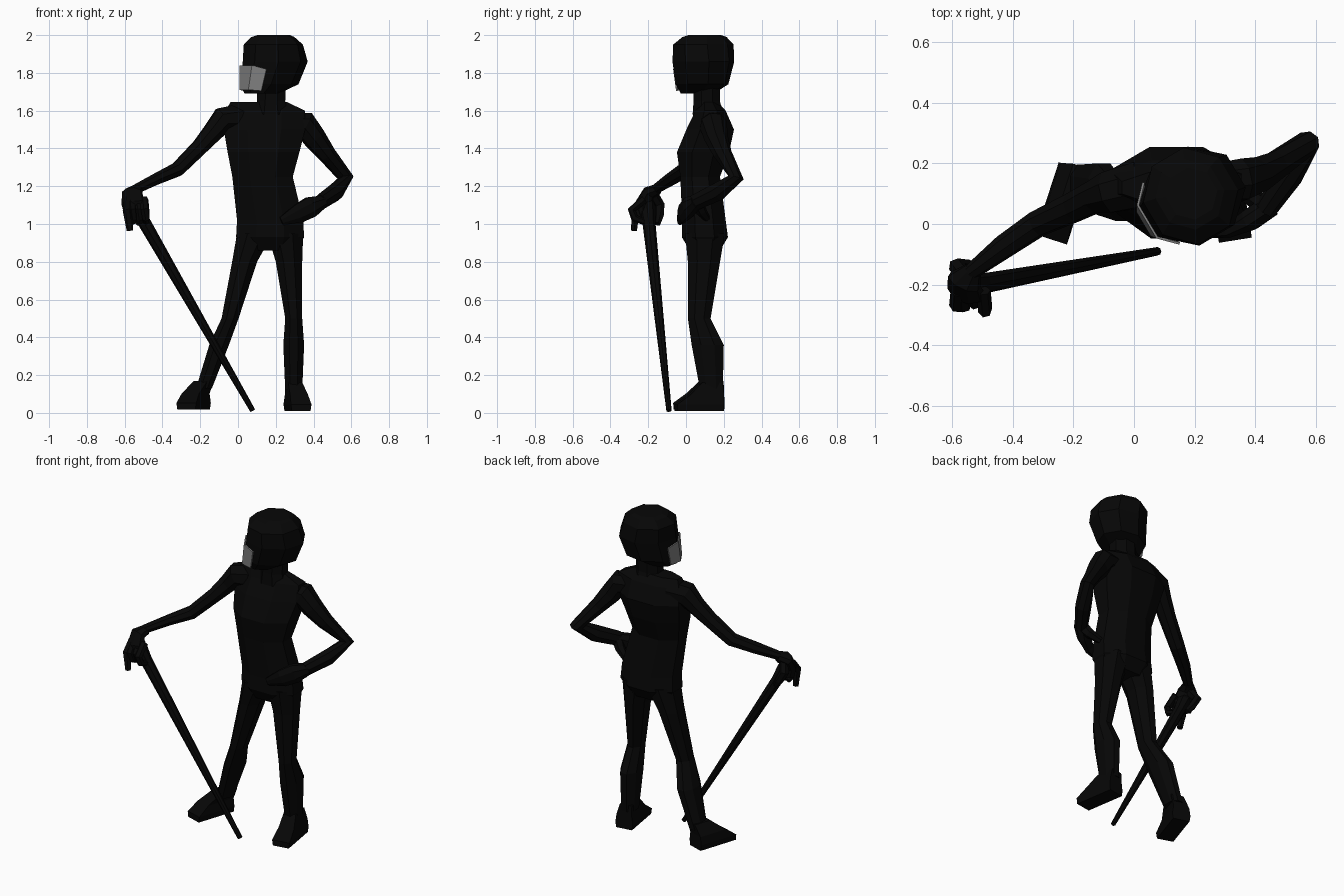
import bpy, bmesh, math
from mathutils import Vector


def material(name, value):
    m = bpy.data.materials.new(name)
    m.diffuse_color = (value, value, value, 1)
    return m


BLACK = material("black", 0.002)
GREY = material("visor_grey", 0.22)


def skin(name, loops, mat=BLACK, closed=True):
    """Bridge equal-sized point loops with flat quads (and end caps)."""
    bm = bmesh.new()
    rows = [[bm.verts.new(p) for p in loop] for loop in loops]
    n = len(rows[0])
    for a, b in zip(rows, rows[1:]):
        for i in range(n if closed else n - 1):
            j = (i + 1) % n
            bm.faces.new((a[i], a[j], b[j], b[i]))
    if closed:
        bm.faces.new(rows[0][::-1])
        bm.faces.new(rows[-1])
    bmesh.ops.recalc_face_normals(bm, faces=bm.faces)
    me = bpy.data.meshes.new(name)
    bm.to_mesh(me)
    bm.free()
    me.materials.append(mat)
    ob = bpy.data.objects.new(name, me)
    bpy.context.collection.objects.link(ob)
    return ob


def ring(c, u, v, ru, rv, n):
    """n-sided section with flats facing u and v, reaching exactly ru and rv."""
    k = 1 / math.cos(math.pi / n)
    angles = [2 * math.pi * (i + 0.5) / n for i in range(n)]
    return [Vector(c) + u * (ru * k * math.cos(t)) + v * (rv * k * math.sin(t)) for t in angles]


def stack(name, rows, heading=0.0, n=8):
    """Loft of horizontal rings (x, y, z, half length, half width)."""
    u = Vector((math.cos(heading), math.sin(heading), 0))
    v = Vector((-u.y, u.x, 0))
    return skin(name, [ring(r[:3], u, v, r[3], r[4], n) for r in rows])


def limb(name, rows, n=8):
    """Tube along a path of (x, y, z, radius[, sideways radius])."""
    pts = [Vector(r[:3]) for r in rows]
    dirs = [(b - a).normalized() for a, b in zip(pts, pts[1:])]
    u, loops = Vector((0.05, 0.1, 1)), []
    for i, (p, r) in enumerate(zip(pts, rows)):
        t = (dirs[max(i - 1, 0)] + dirs[min(i, len(dirs) - 1)]).normalized()
        u = (u - t * u.dot(t)).normalized()
        loops.append(ring(p, u, t.cross(u), r[3], r[-1], n))
    return skin(name, loops)


# Torso and neck
stack("torso", [(.17, .10, .86, .14, .08), (.17, .10, .93, .18, .122),
                (.17, .095, 1.02, .175, .115), (.13, .075, 1.25, .16, .105),
                (.135, .09, 1.38, .19, .138), (.14, .128, 1.50, .215, .126),
                (.145, .13, 1.60, .21, .08), (.11, .12, 1.645, .15, .05)])
stack("neck", [(.175, .115, 1.58, .09, .08), (.175, .11, 1.65, .075, .07),
               (.18, .11, 1.78, .075, .07)])

# Helmeted head, turned to its right
turn = math.atan2(-.51, -.86)
stack("head", [(.125, .06, 1.69, .085, .08), (.165, .085, 1.74, .15, .125),
               (.197, .092, 1.86, .163, .15), (.187, .092, 1.95, .145, .15),
               (.185, .098, 1.99, .105, .11), (.19, .10, 2.0, .08, .08)], turn)

# Visor: faceted plate round the front of the head
f = Vector((math.cos(turn), math.sin(turn), 0))
s = Vector((-f.y, f.x, 0))
centre = Vector((.19, .095, 0))


def visor_row(points):
    return [centre + f * a + s * b + Vector((0, 0, z)) for a, b, z in points]


visor = skin("visor", [
    visor_row([(.115, -.117, 1.82), (.169, -.062, 1.84), (.169, .062, 1.84), (.115, .117, 1.82)]),
    visor_row([(.13, -.09, 1.705), (.181, -.045, 1.71), (.181, .045, 1.71), (.13, .09, 1.705)])],
    GREY, closed=False)
solid = visor.modifiers.new("thickness", "SOLIDIFY")
solid.thickness = .008
solid.offset = 0

# Legs
stack("right_leg", [(.09, .10, .95, .095, .105), (.035, .095, .80, .066, .085),
                    (-.042, .07, .50, .045, .06), (-.10, .115, .36, .052, .085),
                    (-.18, .135, .13, .042, .06)])
stack("left_leg", [(.25, .10, .95, .095, .105), (.27, .095, .80, .07, .085),
                   (.295, .07, .50, .045, .06), (.295, .115, .36, .055, .085),
                   (.295, .135, .12, .045, .06)])


# Feet: long square-cornered sole narrowing up to the ankle
def foot(name, x, y, ankle, z, heading):
    dx, dy = math.cos(heading), math.sin(heading)
    rows = [(x + dx * a, y + dy * a, z + h, l, w) for a, h, l, w in
            [(0, 0, .125, .05), (0, .035, .125, .055), (-.035, .085, .09, .048)]]
    stack(name, rows + [(*ankle, z + .15, .055, .038)], heading, 4)


foot("right_foot", -.235, .068, (-.182, .135), .018, math.atan2(-.95, -.31))
foot("left_foot", .315, .07, (.295, .135), .01, math.atan2(-1, .16))

# Right arm, reaching out to the cane
limb("right_arm", [(.02, .13, 1.56, .075), (-.08, .105, 1.55, .068), (-.13, .09, 1.49, .052),
                   (-.20, .055, 1.41, .042, .048), (-.32, .0, 1.29, .038, .042),
                   (-.43, -.075, 1.24, .03, .038), (-.54, -.16, 1.185, .025)])
limb("right_palm", [(-.53, -.15, 1.185, .027), (-.56, -.19, 1.165, .035, .055),
                    (-.555, -.22, 1.11, .04, .06), (-.55, -.22, 1.05, .035, .05)])

# Fingers wrapped over the cane grip, one hanging down
limb("right_pointing_finger", [(-.58, -.22, 1.13, .022), (-.585, -.268, 1.07, .022),
                               (-.572, -.275, .965, .015)], 6)
for i, reach in enumerate((-.27, -.26, -.287)):
    x = -.565 + .034 * i
    limb("right_finger_%d" % (i + 1), [(x, -.22, 1.13, .02), (x + .005, reach, 1.075, .02),
                                       (x + .01, reach + .015, 1.03, .018),
                                       (x + .01, -.22, 1.01, .014)], 6)
limb("right_thumb", [(-.56, -.17, 1.15, .024), (-.585, -.14, 1.10, .024),
                     (-.55, -.14, 1.04, .02), (-.52, -.15, 1.0, .014)], 6)

# Left arm, bent with the hand on the hip
limb("left_arm", [(.28, .14, 1.53, .06), (.355, .145, 1.525, .068), (.405, .16, 1.455, .058),
                  (.47, .195, 1.37, .045), (.57, .265, 1.245, .04),
                  (.515, .165, 1.17, .042, .048), (.435, .05, 1.115, .034, .042)])
limb("left_hand", [(.45, .06, 1.12, .032, .036), (.385, .015, 1.09, .055, .036),
                   (.32, -.02, 1.055, .05, .022), (.23, -.035, 1.015, .022, .012)])
limb("left_thumb", [(.43, .06, 1.11, .03), (.40, .08, 1.07, .026), (.34, .11, 1.03, .016)], 6)

# Tapered cane with a rounded grip
limb("cane", [(-.565, -.21, 1.13, .03), (-.54, -.205, 1.09, .04), (-.50, -.197, 1.015, .032),
              (.078, -.09, .012, .013)])
